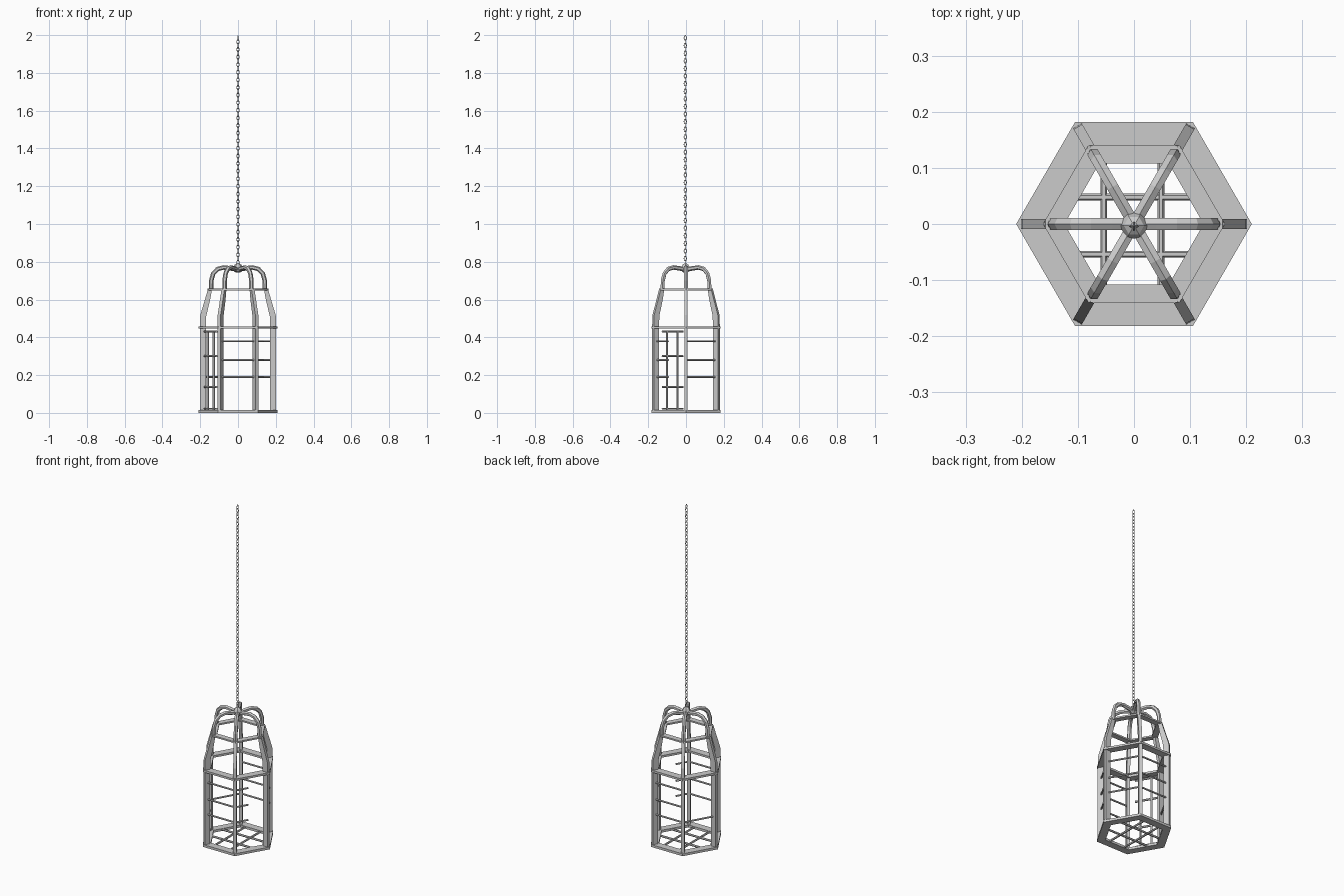
import bpy, bmesh
from math import sin, cos, pi, radians
from mathutils import Vector, Matrix

if "Cube" in bpy.data.objects:
    bpy.data.objects.remove(bpy.data.objects["Cube"])


def make(name, bm):
    bmesh.ops.recalc_face_normals(bm, faces=bm.faces)
    me = bpy.data.meshes.new(name)
    bm.to_mesh(me)
    bm.free()
    ob = bpy.data.objects.new(name, me)
    bpy.context.collection.objects.link(ob)
    return ob


def loft(bm, loops, closed=False):
    """Skin a list of equally sized point loops, capping the ends if open."""
    rows = [[bm.verts.new(p) for p in loop] for loop in loops]
    n = len(rows[0])
    for i in range(len(rows) if closed else len(rows) - 1):
        a, b = rows[i], rows[(i + 1) % len(rows)]
        for j in range(n):
            bm.faces.new((a[j], a[(j + 1) % n], b[(j + 1) % n], b[j]))
    if not closed:
        bm.faces.new(rows[0])
        bm.faces.new(rows[-1])


def hexagon(r, z):
    return [Vector((r * cos(k * pi / 3), r * sin(k * pi / 3), z)) for k in range(6)]


def rod(bm, a, b, r=0.005, sides=6):
    a, b = Vector(a), Vector(b)
    q = (b - a).to_track_quat('Z', 'Y')
    ring = [q @ Vector((r * cos(2 * pi * k / sides), r * sin(2 * pi * k / sides), 0)) for k in range(sides)]
    loft(bm, [[p + a for p in ring], [p + b for p in ring]])


def radial_sweep(bm, path, ang, section):
    """Sweep along (radius, z, scale) points in the vertical plane at angle ang."""
    pts = [Vector((r, 0, z)) for r, z, _ in path]
    rot = Matrix.Rotation(ang, 3, 'Z')
    loops = []
    for i, p in enumerate(pts):
        t = (pts[min(i + 1, len(pts) - 1)] - pts[max(i - 1, 0)]).normalized()
        nrm = Vector((t.z, 0, -t.x))
        loops.append([rot @ (p + nrm * u * path[i][2] + Vector((0, v, 0))) for u, v in section])
    loft(bm, loops)


# Flat hexagonal hoops
for name, r, z0, z1 in (("bottom_hoop", 0.21, 0, 0.014),
                        ("middle_hoop", 0.21, 0.446, 0.458),
                        ("upper_hoop", 0.162, 0.649, 0.658)):
    bm = bmesh.new()
    loft(bm, [hexagon(r, z0), hexagon(r, z1), hexagon(r * 0.766, z1), hexagon(r * 0.766, z0)], True)
    make(name, bm)

# Corner posts and the arched ribs above them
post = [(0.186, 0.004, 1), (0.186, 0.44, 1), (0.184, 0.515, 1), (0.161, 0.6, 0.85), (0.148, 0.656, 0.65)]
arch = [(0.143, 0.648, 1), (0.142, 0.70, 1), (0.131, 0.738, 1), (0.108, 0.762, 1),
        (0.076, 0.77, 1), (0.04, 0.765, 1), (0.008, 0.76, 1)]
flat = [(-0.016, -0.009), (0.016, -0.009), (0.016, 0.009), (-0.016, 0.009)]
tube = [(0.012 * cos(k * pi / 3), 0.012 * sin(k * pi / 3)) for k in range(6)]
for k in range(6):
    bm = bmesh.new()
    radial_sweep(bm, post, k * pi / 3, flat)
    make(f"corner_post_{k}", bm)
    bm = bmesh.new()
    radial_sweep(bm, arch, k * pi / 3, tube)
    make(f"arched_rib_{k}", bm)

# Side bars: whole on some sides, broken off on another
corner = hexagon(0.186, 0)


def on_side(k, t, z):
    return corner[k].lerp(corner[(k + 1) % 6], t) + Vector((0, 0, z))


bm = bmesh.new()
for z in (0.19, 0.28, 0.38):
    for k in (0, 1, 4):
        rod(bm, on_side(k, 0, z), on_side(k, 1, z))
    rod(bm, on_side(5, 0, z), on_side(5, 0.42, z))
rod(bm, on_side(2, 0, 0.19), on_side(2, 1, 0.19))
make("side_bars", bm)

# Barred door
bm = bmesh.new()
for t in (0.28, 0.62):
    rod(bm, on_side(3, t, 0.015), on_side(3, t, 0.435), 0.006)
for z in (0.022, 0.137, 0.30, 0.43):
    rod(bm, on_side(3, 0.1, z), on_side(3, 0.78, z), 0.006)
make("door", bm)

# Floor grid
bm = bmesh.new()
for s in (-0.054, 0.048):
    rod(bm, (s, -0.15, 0.007), (s, 0.15, 0.007), 0.006)
    rod(bm, (-0.15, s, 0.007), (0.15, s, 0.007), 0.006)
make("floor_grid", bm)

# Faceted hub where the ribs meet
bm = bmesh.new()
loft(bm, [hexagon(r, z) for r, z in ((0.01, 0.742), (0.024, 0.752), (0.026, 0.768),
                                     (0.018, 0.784), (0.006, 0.792))])
make("hub", bm).location.y = -0.003

# Hanging chain of alternating oval links
bm = bmesh.new()
count, z0, half_len, half_wid, wire = 60, 0.797, 0.0135, 0.0065, 0.002
pitch = (2.0 - z0 - half_len) / (count - 1)
pitch = (2.0 - half_len - wire - z0) / (count - 1)
for i in range(count):
    turn = Matrix.Rotation(radians(90 * (i % 2)), 3, 'Z')
    loops = []
    for k in range(8):
        a = 2 * pi * k / 8
        c = Vector((half_wid * cos(a), 0, half_len * sin(a)))
        out = Vector((cos(a), 0, sin(a)))
        loops.append([turn @ (c + out * wire * u + Vector((0, wire * v, 0))) + Vector((0, -0.004, z0 + i * pitch))
                      for u, v in ((1, 0), (0, 1), (-1, 0), (0, -1))])
    loft(bm, loops, True)
make("chain", bm)
